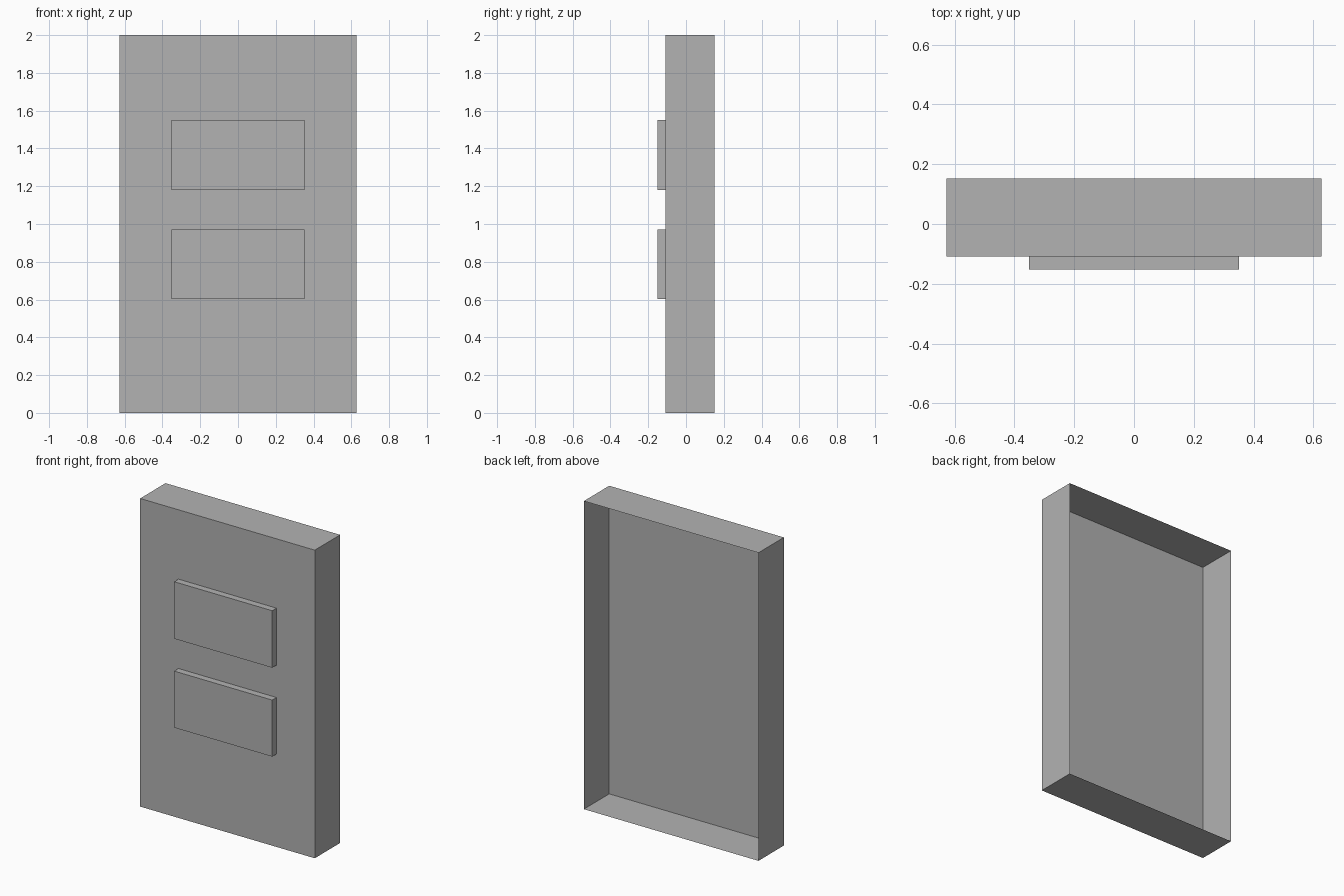
import bpy
import bmesh
from mathutils import Matrix, Vector

cube = bpy.data.objects.get("Cube")
if cube:
    bpy.data.objects.remove(cube, do_unlink=True)

# Single flat grey
grey = bpy.data.materials.new("light_grey")
grey.use_nodes = True
GREY = (0.448, 0.448, 0.448, 1.0)
grey.diffuse_color = GREY
grey.node_tree.nodes["Principled BSDF"].inputs["Base Color"].default_value = GREY


def open_box(name, width, y_front, y_back, z_low, z_high):
    """Thin-walled box centred on x, with its back (+y) face left open."""
    size = Vector((width, y_back - y_front, z_high - z_low))
    centre = Vector((0, (y_front + y_back) / 2, (z_low + z_high) / 2))
    bm = bmesh.new()
    bmesh.ops.create_cube(bm, size=1, matrix=Matrix.LocRotScale(centre, None, size))
    bm.normal_update()
    back = [f for f in bm.faces if f.normal.y > 0.9]
    bmesh.ops.delete(bm, geom=back, context="FACES_ONLY")
    mesh = bpy.data.meshes.new(name)
    bm.to_mesh(mesh)
    bm.free()
    mesh.materials.append(grey)
    obj = bpy.data.objects.new(name, mesh)
    bpy.context.collection.objects.link(obj)
    return obj


FRONT, BACK, PANEL_FRONT = -0.108, 0.152, -0.152

# Upright shell, hollow from behind
open_box("body_shell", 1.254, FRONT, BACK, 0, 2)

# Raised plates on the front
for name, low, high in (("lower_panel", 0.603, 0.97), ("upper_panel", 1.18, 1.55)):
    open_box(name, 0.704, PANEL_FRONT, FRONT, low, high)
